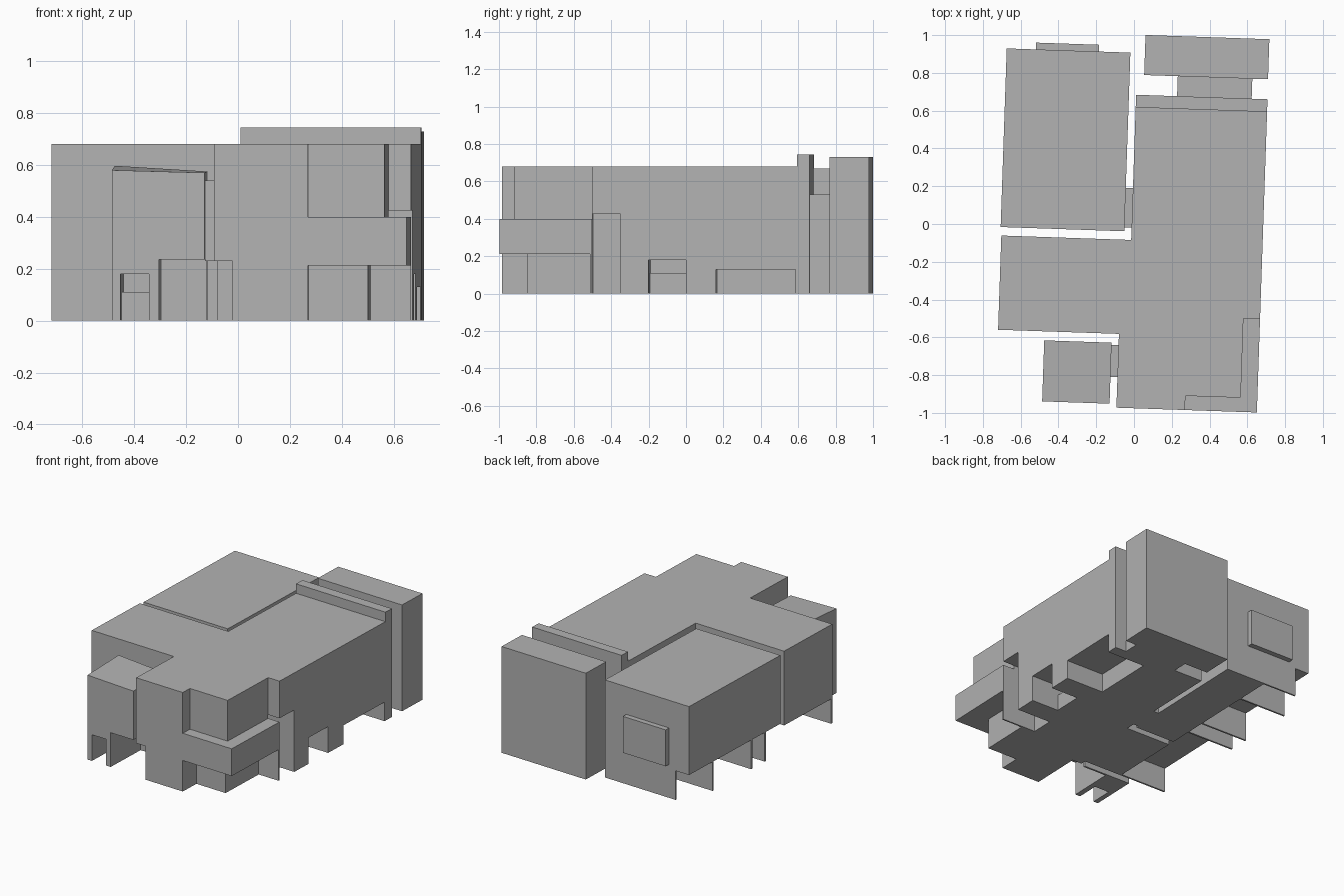
import bpy, math
from mathutils import Matrix

if "Cube" in bpy.data.objects:
    bpy.data.objects.remove(bpy.data.objects["Cube"], do_unlink=True)

TURN = Matrix.Rotation(math.radians(-1.95), 4, "Z")

grey = bpy.data.materials.new("plain_grey")
grey.use_nodes = True
grey.diffuse_color = (0.45, 0.45, 0.45, 1)
grey.node_tree.nodes["Principled BSDF"].inputs["Base Color"].default_value = (0.45, 0.45, 0.45, 1)


def prism(name, plan, z0, z1):
    """Upright prism on a counter-clockwise plan; z1 may be one height per corner."""
    n = len(plan)
    tops = z1 if isinstance(z1, list) else [z1] * n
    verts = [(x, y, z0) for x, y in plan] + [(x, y, t) for (x, y), t in zip(plan, tops)]
    faces = [list(range(n))[::-1], list(range(n, 2 * n))]
    faces += [[i, (i + 1) % n, n + (i + 1) % n, n + i] for i in range(n)]
    mesh = bpy.data.meshes.new(name)
    mesh.from_pydata(verts, [], faces)
    mesh.transform(TURN)
    mesh.materials.append(grey)
    ob = bpy.data.objects.new(name, mesh)
    bpy.context.collection.objects.link(ob)
    return ob


def box(name, x0, x1, y0, y1, z0, z1):
    return prism(name, [(x0, y0), (x1, y0), (x1, y1), (x0, y1)], z0, z1)


def carve(ob, *cuts):
    """Cut boxes out of a part, then drop the cutters."""
    for cut in cuts:
        cutter = box("cutter", *cut)
        cutter.hide_render = True
        mod = ob.modifiers.new("carve", "BOOLEAN")
        mod.operation, mod.solver, mod.object = "DIFFERENCE", "EXACT", cutter
        bpy.context.view_layer.update()
        done = ob.evaluated_get(bpy.context.evaluated_depsgraph_get())
        mesh = bpy.data.meshes.new_from_object(done)
        ob.modifiers.clear()
        ob.data = mesh
        bpy.data.objects.remove(cutter, do_unlink=True)


# Main building with its left wing
main = prism("main_building", [
    (-0.06, -0.975), (0.684, -0.975), (0.684, 0.684), (-0.012, 0.684),
    (-0.012, -0.085), (-0.70, -0.085), (-0.70, -0.584), (-0.06, -0.584)], 0, 0.68)
LOW = -0.1
carve(main,
      # upper corner setback
      (0.303, 0.8, -1.1, -0.90, 0.4, 0.8), (0.596, 0.8, -1.1, -0.48, 0.4, 0.8),
      # lower corner recess
      (0.303, 0.8, -1.1, -0.833, LOW, 0.213), (0.53, 0.8, -1.1, -0.49, LOW, 0.213),
      # right side openings
      (0.43, 0.8, -0.48, -0.327, LOW, 0.425),
      (0.48, 0.8, -0.177, 0.023, LOW, 0.18), (0.30, 0.8, -0.177, 0.023, 0.11, 0.18),
      (0.40, 0.8, 0.183, 0.608, LOW, 0.13),
      # front passage beside the porch
      (-0.2, 0.012, -1.1, -0.62, LOW, 0.23),
      # open space under the wing
      (-0.8, -0.35, -0.572, -0.05, LOW, 0.17))

# Rear left block on thin cross walls
left_block = box("rear_left_block", -0.705, -0.05, -0.04, 0.906, 0, 0.67)
bays = [(-0.1, 0.11), (0.122, 0.25), (0.262, 0.65), (0.662, 0.895)]
carve(left_block,
      *[(-0.8, -0.35, a, b, LOW, 0.2) for a, b in bays],
      (-0.8, -0.60, 0.85, 1.0, LOW, 0.2))
box("rear_bay", -0.55, -0.217, 0.90, 0.942, 0.23, 0.48)
box("side_link", -0.055, -0.008, -0.02, 0.19, 0, 0.6)

# Front porch block with a sloping top
porch = prism("front_porch", [(-0.454, -0.955), (-0.097, -0.955), (-0.097, -0.632), (-0.454, -0.632)],
              0, [0.58, 0.57, 0.575, 0.597])
carve(porch,
      (-0.42, -0.31, -1.1, -0.80, LOW, 0.18), (-0.42, -0.31, -1.1, -0.66, 0.11, 0.18),
      (-0.273, 0.0, -1.1, -0.645, LOW, 0.235))
box("porch_link", -0.1, -0.055, -0.813, -0.643, 0.23, 0.54)

# Parapet, rear link and rear block
box("parapet", -0.012, 0.684, 0.617, 0.684, 0.68, 0.745)
box("rear_link", 0.205, 0.60, 0.68, 0.795, 0, 0.53)
box("rear_block", 0.027, 0.683, 0.79, 1.002, 0, 0.73)
